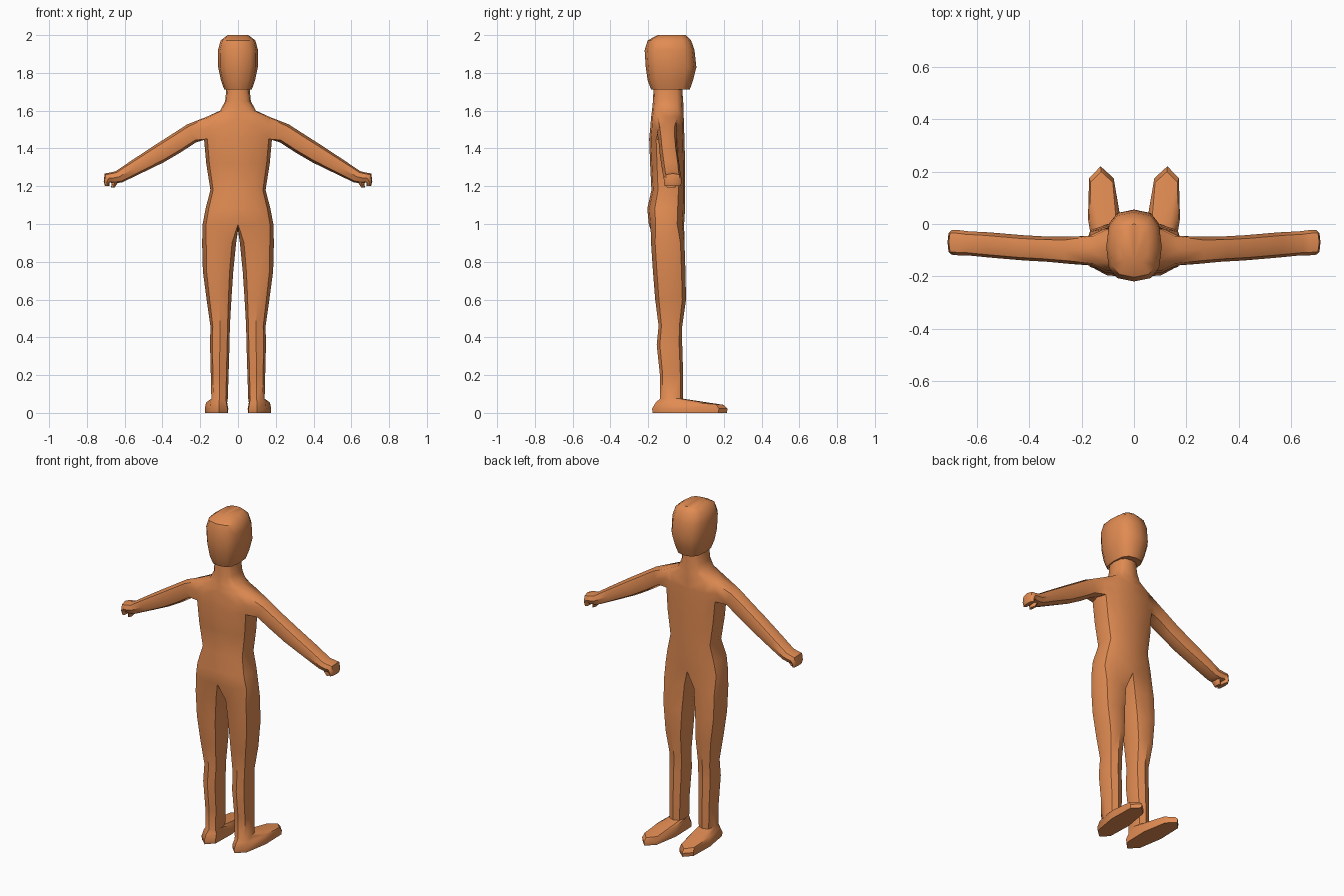
import bpy, bmesh, math

if "Cube" in bpy.data.objects:
    bpy.data.objects.remove(bpy.data.objects["Cube"])

skin = bpy.data.materials.new("warm orange skin")
skin.diffuse_color = (0.75, 0.26, 0.085, 1)
skin.use_nodes = True
skin.node_tree.nodes["Principled BSDF"].inputs["Base Color"].default_value = skin.diffuse_color


def power(v, p):
    return math.copysign(abs(v) ** p, v) if abs(v) > 1e-6 else 0.0


def bridge(bm, a, b, closed=True, skip=()):
    n = len(a)
    for i in range(n if closed else n - 1):
        if i not in skip:
            j = (i + 1) % n
            bm.faces.new((a[i], a[j], b[j], b[i]))


def finish(bm, name):
    # Mirror the right half to the left and turn the mesh into an object
    bmesh.ops.mirror(bm, geom=bm.verts[:] + bm.edges[:] + bm.faces[:],
                     axis='X', merge_dist=0.0005)
    bmesh.ops.recalc_face_normals(bm, faces=bm.faces[:])
    me = bpy.data.meshes.new(name)
    bm.to_mesh(me)
    bm.free()
    me.materials.append(skin)
    ob = bpy.data.objects.new(name, me)
    bpy.context.collection.objects.link(ob)
    bpy.ops.object.select_all(action='DESELECT')
    ob.select_set(True)
    bpy.context.view_layer.objects.active = ob
    bpy.ops.object.shade_smooth_by_angle(angle=math.radians(42))
    return ob


bm = bmesh.new()


def half_ring(z, w, yb, yf, p=0.72):
    c, d = (yb + yf) / 2, (yf - yb) / 2
    return [bm.verts.new((w * power(math.sin(t), p), c + d * power(math.cos(t), p), z))
            for t in (math.radians(30 * i) for i in range(7))]


# Torso, neck and head: height, half width, back, front
torso = [half_ring(*r) for r in (
    (1.00, .187, -.197, -.010), (1.08, .172, -.205, -.005), (1.18, .146, -.183, -.005),
    (1.32, .168, -.190, -.005), (1.45, .180, -.195, -.008), (1.50, .190, -.190, -.010),
    (1.565, .172, -.185, -.012), (1.60, .095, -.180, -.012), (1.65, .068, -.175, -.015),
    (1.715, .062, -.172, -.020), (1.712, .073, -.185, .020), (1.76, .090, -.203, .037),
    (1.83, .105, -.213, .055), (1.92, .106, -.219, .045), (1.972, .092, -.203, .027),
    (2.00, .055, -.150, .000))]
for k in range(len(torso) - 1):
    # leave an opening at the shoulder for the arm
    bridge(bm, torso[k], torso[k + 1], False, (2, 3) if k in (4, 5) else ())
bm.faces.new(torso[-1])

# Leg, starting from the hip ring closed by a crotch point
prev = torso[0] + [bm.verts.new((0, -.10, .965))]
for z, x0, x1, yb, yf in (
        (.90, .010, .190, -.185, -.008), (.75, .025, .186, -.175, -.003),
        (.60, .035, .166, -.163, .000), (.46, .043, .146, -.145, -.020),
        (.36, .045, .148, -.155, -.020), (.20, .050, .144, -.138, -.015),
        (.075, .054, .141, -.138, -.015)):
    ring = []
    for i in range(8):
        t = math.radians(45 * (i - 1))
        ring.append(bm.verts.new(((x0 + x1) / 2 + (x1 - x0) / 2 * power(math.sin(t), .8),
                                  (yb + yf) / 2 + (yf - yb) / 2 * power(math.cos(t), .8), z)))
    bridge(bm, prev, ring)
    prev = ring

# Foot: sole outlines leaning slightly outwards at the toe
for base, slope, s in ((.055, .07, .90), (.022, 0, 1.0), (.0, 0, .98)):
    ring = []
    for i in range(8):
        t = math.radians(45 * (i - 1))
        y = .02 + .2 * s * power(math.cos(t), .75)
        ring.append(bm.verts.new((.112 + .062 * s * power(math.sin(t), .8) + .07 * y, y,
                                  base - slope * max(y - .02, 0))))
    bridge(bm, prev, ring)
    prev = ring
bm.faces.new(prev)

# Arm and curled hand: centre x, y, z, radii across and along y, tilt
A, B, C = torso[4:7]
prev = [A[2], A[3], A[4], B[4], C[4], C[3], C[2], B[2]]
for x, y, z, ru, ry, tilt in (
        (.245, -.100, 1.480, .053, .052, 25), (.33, -.096, 1.425, .053, .048, 30),
        (.42, -.091, 1.370, .051, .048, 30), (.55, -.080, 1.296, .041, .048, 30),
        (.63, -.074, 1.250, .034, .046, 30), (.662, -.072, 1.244, .031, .048, 15),
        (.685, -.070, 1.242, .033, .048, 40), (.695, -.070, 1.222, .016, .047, 85),
        (.693, -.070, 1.202, .012, .043, 90)):
    u = math.radians(tilt)
    ring = []
    for k in (-45, -90, -135, 180, 135, 90, 45, 0):
        a = math.radians(k)
        r = ru * power(math.sin(a), .8)
        ring.append(bm.verts.new((x + r * math.sin(u), y + ry * power(math.cos(a), .8),
                                  z + r * math.cos(u))))
    bridge(bm, prev, ring)
    prev = ring
bm.faces.new(prev)
finish(bm, "body")

# Thumbs tucked under the palms
bm = bmesh.new()
prev = None
for x, z, rx, ry in ((.650, 1.240, .017, .032), (.655, 1.212, .015, .030), (.663, 1.192, .009, .022)):
    ring = [bm.verts.new((x + rx * math.cos(a), -.078 + ry * math.sin(a), z))
            for a in (math.radians(45 * i) for i in range(8))]
    if prev:
        bridge(bm, prev, ring)
    else:
        bm.faces.new(ring)
    prev = ring
bm.faces.new(prev)
finish(bm, "thumbs")
